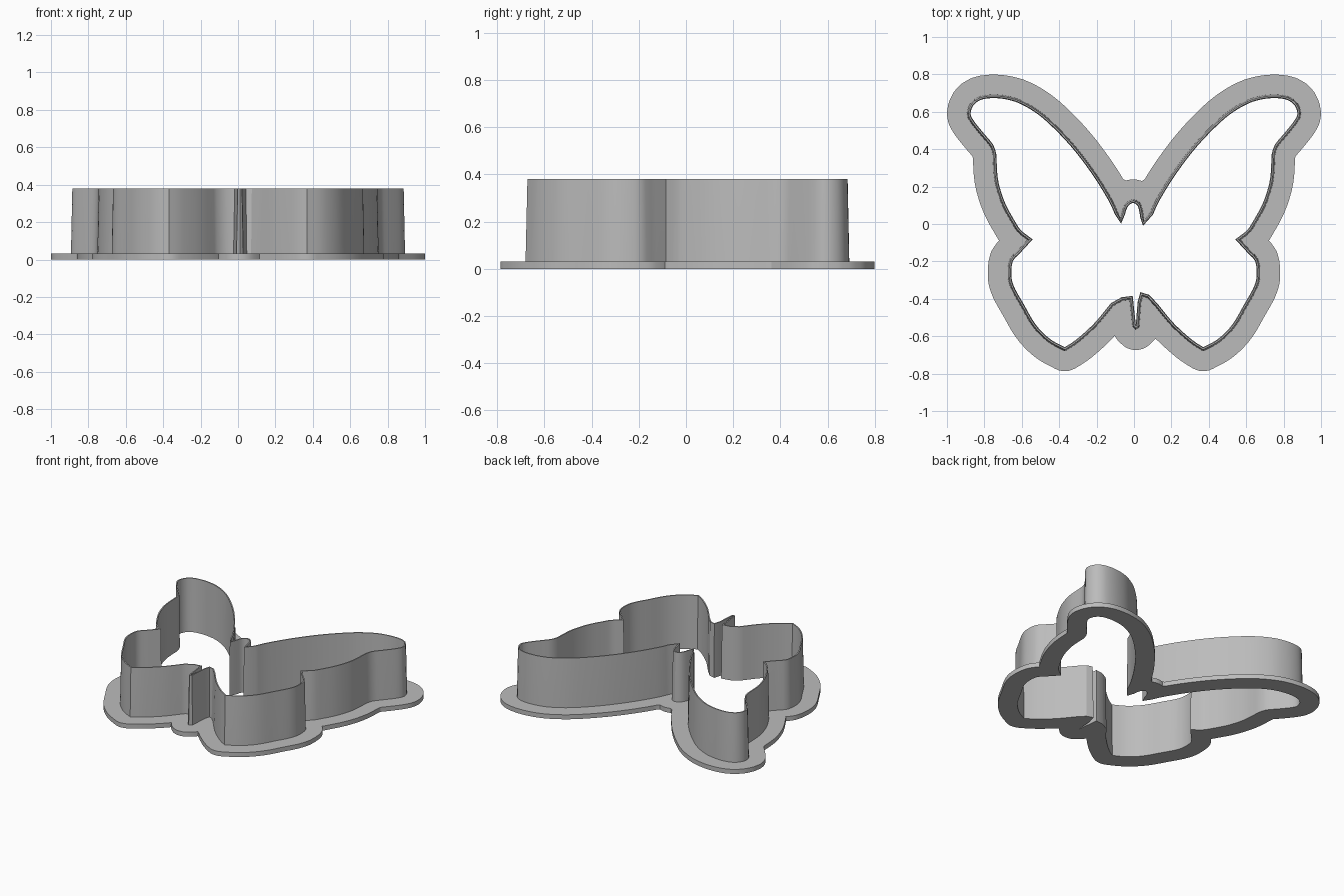
import bpy, bmesh, math
from mathutils import Vector
from mathutils.geometry import intersect_point_line

if "Cube" in bpy.data.objects:
    bpy.data.objects.remove(bpy.data.objects["Cube"], do_unlink=True)

HEIGHT, FLANGE_HEIGHT, FLANGE_WIDTH = 0.38, 0.032, 0.107
STEP = 0.025

# One wing as smooth runs that meet at sharp corners
WING = [
    [(.085, .06), (.12, .135), (.2, .265), (.3, .4), (.4, .51), (.5, .6),
     (.6, .66), (.68, .685), (.76, .692), (.83, .68), (.875, .645),
     (.893, .59), (.875, .545), (.82, .475), (.77, .415), (.755, .37)],
    [(.755, .37), (.748, .25), (.73, .17), (.70, .09), (.65, .0),
     (.62, -.045), (.57, -.085)],
    [(.57, -.085), (.625, -.145), (.665, -.19), (.675, -.27), (.66, -.34),
     (.605, -.44), (.54, -.55), (.46, -.63), (.37, -.68)],
    [(.37, -.68), (.3, -.635), (.2, -.545), (.11, -.437)],
]
# Body parts between the two wings
TAIL = [(.11, -.437), (.07, -.395), (.047, -.388), (.038, -.42), (.028, -.55),
        (.01, -.567), (-.008, -.55), (-.024, -.405), (-.06, -.41), (-.11, -.437)]
HEAD = [(-.072, .03), (-.06, .08), (-.04, .115), (-.005, .132),
        (.03, .115), (.045, .08), (.055, .018)]


def smooth_run(points):
    """Samples a Catmull-Rom curve, leaving out its last point."""
    p = [Vector(q) for q in points]
    p = [2 * p[0] - p[1]] + p + [2 * p[-1] - p[-2]]
    out = []
    for a, b, c, d in zip(p, p[1:], p[2:], p[3:]):
        n = max(1, round((c - b).length / STEP))
        for t in (i / n for i in range(n)):
            out.append(b + ((c - a) * t + (2 * a - 5 * b + 4 * c - d) * t ** 2
                            + (3 * b - a - 3 * c + d) * t ** 3) / 2)
    return out


def build_contour():
    contour = []
    for run in WING:
        contour += smooth_run(run)
    contour += [Vector(q) for q in TAIL[:-1]]
    for run in reversed(WING):
        contour += smooth_run([(-x, y) for x, y in reversed(run)])
    contour.append(Vector((-WING[0][0][0], WING[0][0][1])))
    return contour + smooth_run(HEAD) + [Vector(HEAD[-1])]


def edge_normals(loop):
    result = []
    for a, b in zip(loop, loop[1:] + loop[:1]):
        d = (b - a).normalized()
        result.append(Vector((-d.y, d.x)))
    return result


def inset(loop, amount):
    """Moves each corner inwards along its mitre."""
    normals = edge_normals(loop)
    out = []
    for i, p in enumerate(loop):
        n = (normals[i - 1] + normals[i]).normalized()
        out.append(p - n * amount * min(1 / max(n.dot(normals[i]), .1), 1.5))
    return out


def distance(p, loop):
    best = 9.0
    for a, b in zip(loop, loop[1:] + loop[:1]):
        t = min(1, max(0, intersect_point_line(p, a, b)[1]))
        best = min(best, (a.lerp(b, t) - p).length)
    return best


def rounded_outset(loop, amount):
    """Grows the loop with rounded corners and drops the overlaps."""
    normals = edge_normals(loop)
    out = []
    for i, p in enumerate(loop):
        n1, n2 = normals[i - 1], normals[i]
        turn = math.atan2(n1.x * n2.y - n1.y * n2.x, n1.dot(n2))
        if turn < -.1:
            steps = math.ceil(-turn / .2)
            for k in range(steps + 1):
                a = math.atan2(n1.y, n1.x) + turn * k / steps
                out.append(p + Vector((math.cos(a), math.sin(a))) * amount)
        out.append((p + loop[(i + 1) % len(loop)]) / 2 + n2 * amount)
    return [p for p in out if distance(p, loop) > amount * .99]


def add_loop(bm, loop, z):
    return [bm.verts.new((p.x, p.y, z)) for p in loop]


def finish(bm, name):
    bmesh.ops.recalc_face_normals(bm, faces=bm.faces)
    mesh = bpy.data.meshes.new(name)
    bm.to_mesh(mesh)
    bm.free()
    mesh.materials.append(grey)
    obj = bpy.data.objects.new(name, mesh)
    bpy.context.collection.objects.link(obj)
    bpy.ops.object.select_all(action="DESELECT")
    obj.select_set(True)
    bpy.context.view_layer.objects.active = obj
    bpy.ops.object.shade_smooth_by_angle(angle=math.radians(28))


# Plain grey plastic
grey = bpy.data.materials.new("grey_plastic")
grey.use_nodes = True
grey.diffuse_color = (.5, .5, .5, 1)
grey.node_tree.nodes["Principled BSDF"].inputs["Base Color"].default_value = (.5, .5, .5, 1)

contour = build_contour()

# Thin tapered wall, open at top and bottom
bm = bmesh.new()
rings = [add_loop(bm, inset(contour, d), z) for d, z in
         ((0, 0), (0, FLANGE_HEIGHT), (.007, HEIGHT), (.015, HEIGHT), (.019, 0))]
count = len(contour)
for r, ring in enumerate(rings):
    other = rings[(r + 1) % len(rings)]
    for i in range(count):
        j = (i + 1) % count
        bm.faces.new((ring[i], ring[j], other[j], other[i]))
finish(bm, "cutter_wall")

# Flat flange around the foot of the wall
bm = bmesh.new()
edges = []
for loop in (rounded_outset(contour, FLANGE_WIDTH), contour):
    verts = add_loop(bm, loop, 0)
    edges += [bm.edges.new((verts[i - 1], verts[i])) for i in range(len(verts))]
bmesh.ops.triangle_fill(bm, edges=edges, use_beauty=True)
top = bmesh.ops.extrude_face_region(bm, geom=bm.faces[:])["geom"]
bmesh.ops.translate(bm, vec=(0, 0, FLANGE_HEIGHT),
                    verts=[v for v in top if isinstance(v, bmesh.types.BMVert)])
finish(bm, "base_flange")
